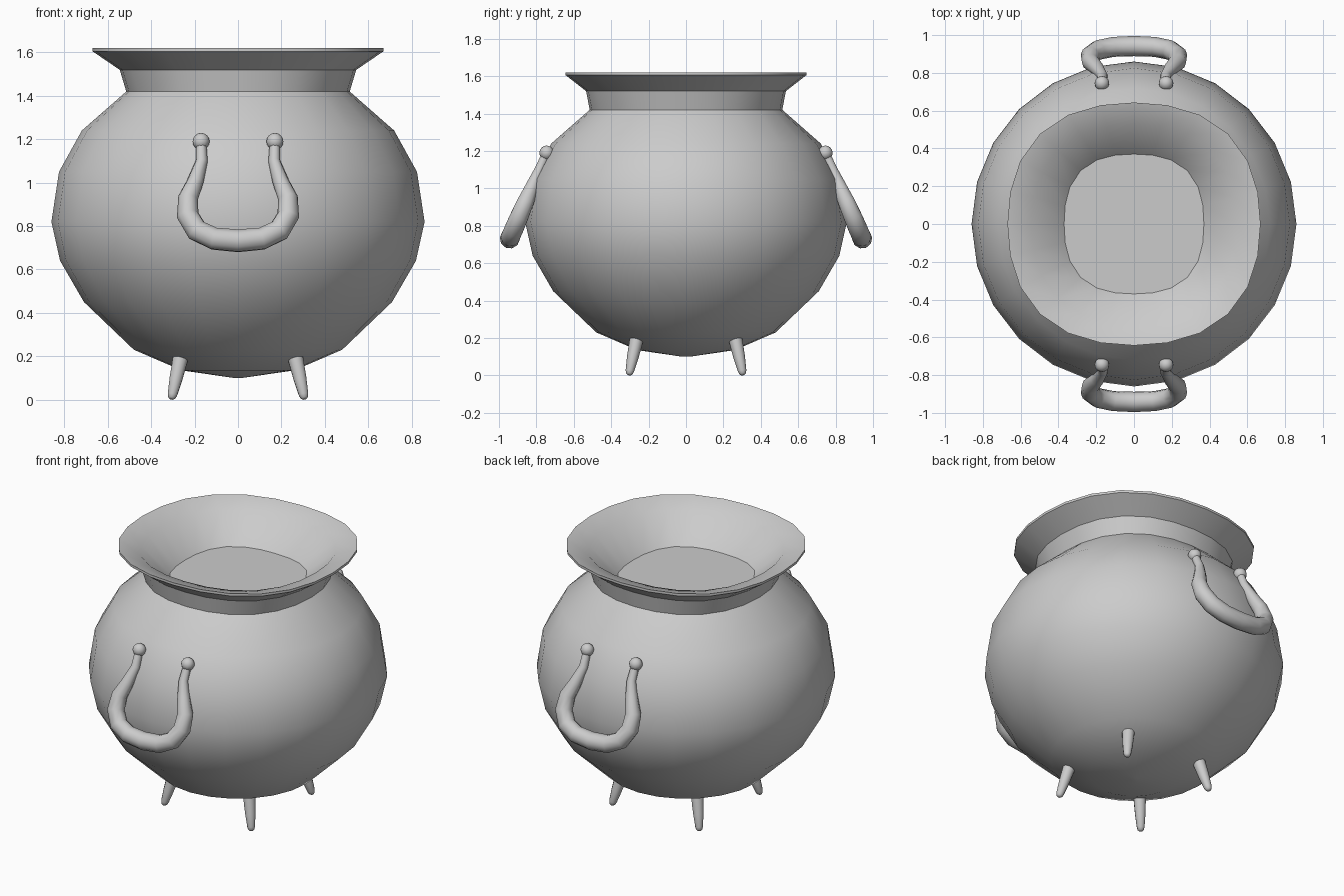
import bpy, bmesh, math
from mathutils import Vector

if "Cube" in bpy.data.objects:
    bpy.data.objects.remove(bpy.data.objects["Cube"])


def finish(name, bm, angle=40):
    bmesh.ops.recalc_face_normals(bm, faces=bm.faces)
    me = bpy.data.meshes.new(name)
    bm.to_mesh(me)
    bm.free()
    ob = bpy.data.objects.new(name, me)
    bpy.context.collection.objects.link(ob)
    bpy.ops.object.select_all(action='DESELECT')
    ob.select_set(True)
    bpy.context.view_layer.objects.active = ob
    bpy.ops.object.shade_smooth_by_angle(angle=math.radians(angle))
    return ob


def skin(bm, rings):
    """Bridge consecutive rings of points and cap both ends."""
    vs = [[bm.verts.new(p) for p in r] for r in rings]
    n = len(vs[0])
    for a, b in zip(vs, vs[1:]):
        for i in range(n):
            j = (i + 1) % n
            bm.faces.new((a[i], a[j], b[j], b[i]))
    bm.faces.new(vs[0][::-1])
    bm.faces.new(vs[-1])


def tube(bm, points, radii, sides, ref):
    rings = []
    for k, p in enumerate(points):
        t = (points[min(k + 1, len(points) - 1)] - points[max(k - 1, 0)]).normalized()
        u = t.cross(ref).normalized()
        v = t.cross(u)
        angs = [2 * math.pi * i / sides for i in range(sides)]
        rings.append([p + radii[k] * (math.cos(a) * u + math.sin(a) * v) for a in angs])
    skin(bm, rings)


# Pot: radius, height, squareness of the ring, depth scale in y
profile = [(.02, .10, 0, 1), (.26, .135, 0, 1), (.48, .23, 0, 1), (.71, .45, 0, 1),
           (.82, .64, 0, 1), (.86, .82, 0, 1), (.825, 1.05, 0, 1), (.72, 1.24, 0, 1),
           (.515, 1.42, .04, 1), (.545, 1.52, .05, .98), (.67, 1.605, .05, .96),
           (.67, 1.62, .05, .96), (.545, 1.585, .05, .97), (.37, 1.42, .08, 1)]
bm = bmesh.new()
N = 24
rings = []
for r, z, sq, sy in profile:
    ring = []
    for i in range(N):
        a = 2 * math.pi * i / N
        q = r * (1 + sq * math.sin(2 * a) ** 2)
        ring.append(Vector((q * math.cos(a), q * sy * math.sin(a), z)))
    rings.append(ring)
skin(bm, rings)
finish("cauldron_pot", bm, 35)

# Handles: hanging loops that swell towards the bottom, with ball ends
half = [(.17, 1.19, .024), (.167, 1.10, .028), (.195, 1.01, .038), (.23, .93, .047),
        (.232, .85, .052), (.19, .78, .054), (.11, .742, .054)]
loop = half + [(0, .732, .055)] + [(-x, z, r) for x, z, r in reversed(half)]
for name, s in (("front_handle", -1), ("back_handle", 1)):
    bm = bmesh.new()
    pts = [Vector((x, s * (.745 + (1.19 - z) * .43), z)) for x, z, r in loop]
    tube(bm, pts, [r * .98 for x, z, r in loop], 10, Vector((0, 1, .43 * s)))
    finish(name, bm, 50)
    bm = bmesh.new()
    for p in (pts[0], pts[-1]):
        ball = bmesh.ops.create_uvsphere(bm, u_segments=12, v_segments=8, radius=.039)
        bmesh.ops.translate(bm, verts=ball["verts"], vec=p)
    finish(name + "_rivets", bm, 50)

# Legs: four tapered pegs with rounded tips
for sx in (-1, 1):
    for sy in (-1, 1):
        bm = bmesh.new()
        top = Vector((.265 * sx, .265 * sy, .19))
        tip = Vector((.307 * sx, .305 * sy, .002))
        steps = [(0, .037), (.5, .031), (.88, .023), (.96, .018), (1, .009)]
        tube(bm, [top.lerp(tip, t) for t, r in steps], [r for t, r in steps], 10,
             Vector((1, 0, 0)))
        finish(f"{'front' if sy < 0 else 'back'}_{'left' if sx < 0 else 'right'}_leg", bm, 50)
